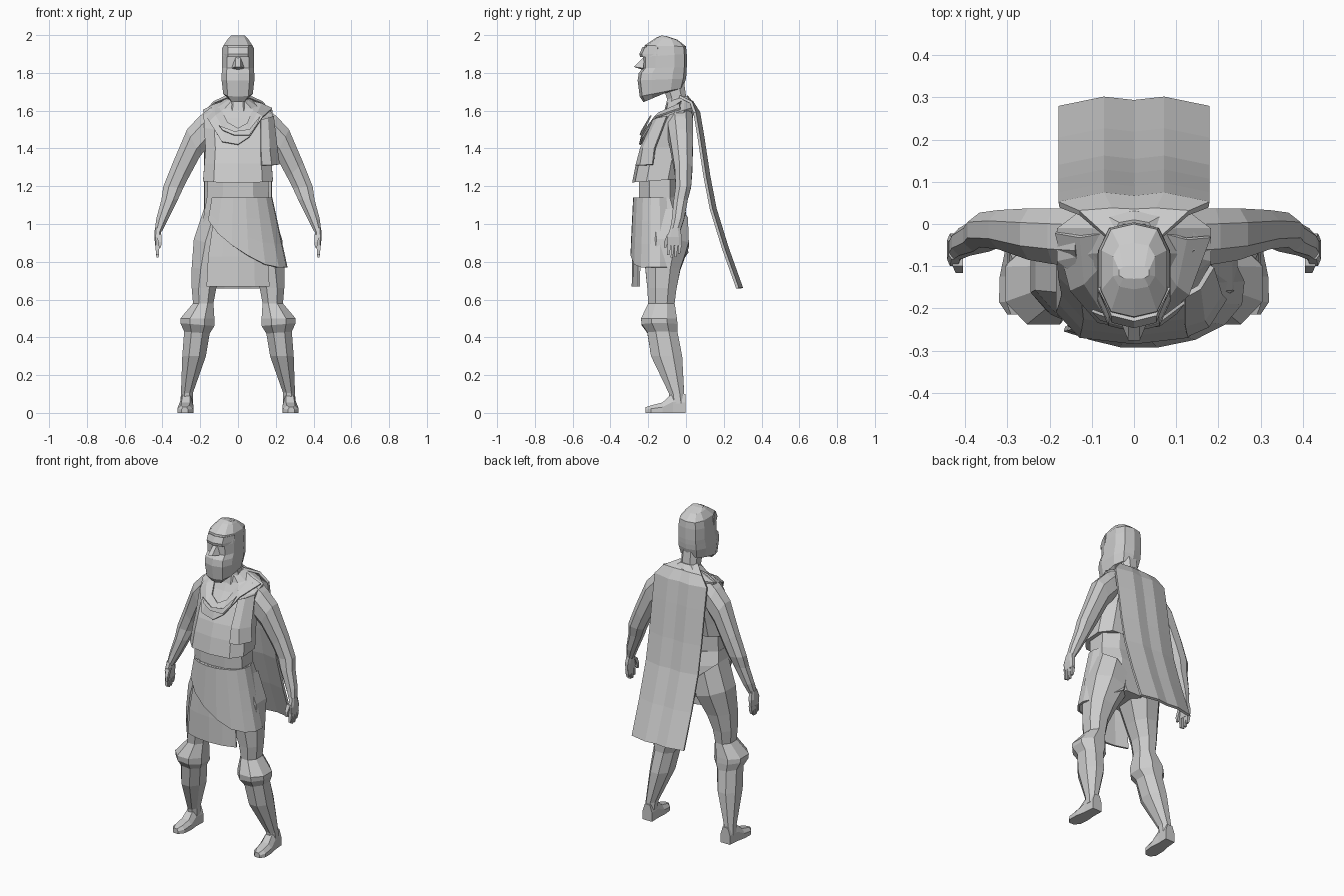
import bpy, math
from mathutils import Vector

grey = bpy.data.materials.new("plain grey")
grey.diffuse_color = (0.6, 0.6, 0.6, 1)


def make(name, verts, faces, mirror=False, thick=0):
    me = bpy.data.meshes.new(name)
    me.from_pydata(verts, [], faces)
    me.materials.append(grey)
    ob = bpy.data.objects.new(name, me)
    bpy.context.collection.objects.link(ob)
    if thick:
        m = ob.modifiers.new("thickness", 'SOLIDIFY')
        m.thickness, m.offset = thick, 0
    if mirror:
        m = ob.modifiers.new("mirror", 'MIRROR')
        m.use_mirror_merge = False
    return ob


def loft(name, rings, n=8, power=0.8, mirror=False):
    """Ring: x0, z0, x1, z1, front y, back y, front tilt in z."""
    verts, faces = [], []
    for x0, z0, x1, z1, yf, yb, dz in rings:
        for i in range(n):
            a = 2 * math.pi * (i + 0.5) / n
            c, s = math.cos(a), math.sin(a)
            k = math.cos(math.pi / n)
            c = math.copysign(min(1, abs(c) / k) ** power, c)
            s = math.copysign(min(1, abs(s) / k) ** power, s)
            verts.append(((x0 + x1) / 2 + c * (x1 - x0) / 2,
                          (yf + yb) / 2 + s * (yb - yf) / 2,
                          (z0 + z1) / 2 + c * (z1 - z0) / 2 - s * dz))
    for r in range(len(rings) - 1):
        for i in range(n):
            j = (i + 1) % n
            faces.append((r * n + i, r * n + j, r * n + n + j, r * n + n + i))
    faces.append(tuple(reversed(range(n))))
    faces.append(tuple(range(len(verts) - n, len(verts))))
    if rings[-1][1] + rings[-1][3] < rings[0][1] + rings[0][3]:
        faces = [tuple(reversed(f)) for f in faces]
    return make(name, verts, faces, mirror)


def sym(w, zf, zb, yf, yb):
    z = (zf + zb) / 2
    return (-w, z, w, z, yf, yb, (zf - zb) / 2)


def sheet(name, rows, thick=0.012):
    n = len(rows[0])
    faces = [(r * n + i, r * n + i + 1, r * n + n + i + 1, r * n + n + i)
             for r in range(len(rows) - 1) for i in range(n - 1)]
    return make(name, [p for row in rows for p in row], faces, thick=thick)


# Head with a ridged crown, neck and face
loft("head", [sym(.05, 1.645, 1.71, -.225, -.07), sym(.078, 1.675, 1.72, -.245, -.015),
              sym(.087, 1.76, 1.77, -.256, .0), sym(.086, 1.80, 1.80, -.25, .003),
              sym(.085, 1.825, 1.83, -.228, .004), sym(.084, 1.885, 1.90, -.228, .004),
              sym(.078, 1.945, 1.94, -.22, .0), sym(.05, 1.988, 1.975, -.155, -.045),
              sym(.036, 1.998, 1.994, -.13, -.10)], n=10, power=.75)
loft("neck", [sym(.06, 1.58, 1.60, -.12, .01), sym(.052, 1.66, 1.68, -.10, .0),
              sym(.052, 1.75, 1.75, -.13, -.01)])
make("nose", [(-.012, -.222, 1.885), (.012, -.222, 1.885), (-.034, -.225, 1.825), (.034, -.225, 1.825),
              (-.014, -.276, 1.832), (.014, -.276, 1.832), (0, -.225, 1.815)],
     [(0, 4, 5, 1), (0, 2, 4), (1, 5, 3), (2, 6, 4), (4, 6, 5), (5, 6, 3)])
sheet("brow_band", [[(-.081, -.15, z), (-.05, y + .012, z), (0, y, z), (.05, y + .012, z), (.081, -.15, z)]
                    for z, y in ((1.935, -.226), (1.90, -.242), (1.884, -.238))], .01)

# Tunic and draped scarf
loft("tunic", [sym(.185, 1.22, 1.24, -.285, -.02), sym(.178, 1.32, 1.32, -.265, -.005),
               sym(.172, 1.40, 1.41, -.24, .012), sym(.18, 1.50, 1.53, -.19, .035),
               sym(.182, 1.56, 1.62, -.14, .042), sym(.10, 1.61, 1.655, -.11, .03),
               sym(.05, 1.65, 1.68, -.10, .01)], n=10, power=.75)
outer = [(-.185, -.02, 1.60), (-.15, -.155, 1.54), (-.085, -.23, 1.435), (0, -.245, 1.42),
         (.06, -.23, 1.46), (.13, -.165, 1.565), (.18, -.03, 1.61)]
inner = [(-.07, -.02, 1.65), (-.085, -.105, 1.595), (-.055, -.175, 1.535), (0, -.20, 1.505),
         (.05, -.175, 1.53), (.075, -.105, 1.595), (.07, -.02, 1.65)]
middle = [tuple((Vector(a) + Vector(b)) / 2 + Vector((0, -.01, .005))) for a, b in zip(outer, inner)]
sheet("scarf", [inner, middle, outer], .01)
sheet("scarf_fold", [[(-.10, -.205, 1.52), (-.02, -.235, 1.49), (.06, -.23, 1.50), (.12, -.185, 1.575)],
                     [(-.08, -.225, 1.495), (-.02, -.242, 1.47), (.06, -.24, 1.47), (.10, -.21, 1.525)]], .008)
sheet("scarf_tail", [[(.12, -.17, 1.55), (.155, -.15, 1.56), (.185, -.10, 1.57)],
                     [(.12, -.238, 1.40), (.165, -.225, 1.40), (.205, -.165, 1.40)],
                     [(.125, -.262, 1.31), (.175, -.24, 1.31), (.216, -.175, 1.315)]], .012)

# Waist and hips
loft("waist", [sym(.165, 1.10, 1.10, -.25, -.03), sym(.16, 1.26, 1.26, -.25, -.03)])
loft("hips", [sym(.10, .85, .86, -.19, .0), sym(.19, .95, .94, -.235, .012),
              sym(.18, 1.06, 1.06, -.25, .0), sym(.165, 1.14, 1.14, -.25, -.03)])


# Wrapped skirt with a longer front panel
def skirt(name, a0, a1, n, hem, grow):
    rows = []
    for k in range(4):
        row = []
        for i in range(n + 1):
            a = math.radians(a0 + (a1 - a0) * i / n)
            z = 1.14 + (hem(math.degrees(a)) - 1.14) * k / 3
            d = min(1.14 - z, .37)
            rx, ry = .165 + .22 * d + grow, .108 + .05 * d + grow
            if math.cos(a) < 0:
                ry += .14 * d * -math.cos(a)
            row.append((rx * math.sin(a), -.155 - ry * math.cos(a), z))
        rows.append(row)
    return sheet(name, rows)


def wrap_hem(a):
    if a < 45:
        return .77 + .25 * max(0, (45 - a) / 95) ** 1.3
    return .77 + .10 * max(0, (a - 125) / 45)


skirt("skirt_panel", -42, 42, 4, lambda a: .67, 0)
skirt("skirt_wrap", -50, 160, 10, wrap_hem, .012)

# Legs, cuffs and shoes
loft("leg", [(.01, .93, .18, 1.08, -.23, .01, 0), (.02, .86, .234, .92, -.225, .015, 0),
             (.075, .75, .245, .77, -.215, -.03, 0), (.115, .66, .245, .66, -.205, -.05, 0),
             (.13, .58, .238, .58, -.20, -.06, 0), (.125, .50, .305, .50, -.238, -.048, 0),
             (.125, .46, .305, .475, -.235, -.045, 0), (.15, .42, .285, .43, -.205, -.045, 0),
             (.17, .30, .295, .30, -.185, -.02, 0), (.237, .11, .302, .10, -.09, -.01, 0),
             (.24, .05, .306, .05, -.085, -.003, 0)], power=.95, mirror=True)
sole = [(-.215, .018, .03), (-.185, .04, .04), (-.125, .042, .055), (-.07, .034, .105), (-.003, .032, .10)]
sv = []
for y, w, h in sole:
    c = .275 - .06 * (y + .1)
    sv += [(c - w, y, 0), (c + w, y, 0), (c + w, y, h * .55), (c + w * .55, y, h),
           (c - w * .55, y, h), (c - w, y, h * .55)]
sf = [(r * 6 + i, r * 6 + (i + 1) % 6, r * 6 + 6 + (i + 1) % 6, r * 6 + 6 + i)
      for r in range(4) for i in range(6)]
make("shoe", sv, [tuple(reversed(f)) for f in sf] + [tuple(range(6)), tuple(reversed(range(24, 30)))],
     mirror=True)

# Arms and hands
loft("arm", [(.11, 1.48, .14, 1.62, -.10, .035, 0), (.165, 1.40, .205, 1.57, -.095, .037, 0),
             (.20, 1.36, .27, 1.50, -.085, .037, 0), (.262, 1.245, .345, 1.325, -.06, .033, 0),
             (.290, 1.19, .395, 1.20, -.055, .027, 0), (.318, 1.13, .405, 1.13, -.065, .01, 0),
             (.372, 1.02, .432, 1.03, -.075, -.01, 0), (.403, .96, .440, .97, -.085, -.03, 0)],
     power=.9, mirror=True)
loft("palm", [(.405, .98, .440, .98, -.083, -.032, 0), (.411, .93, .443, .93, -.10, -.022, 0),
              (.415, .885, .438, .885, -.098, -.022, 0)], n=8, power=.6, mirror=True)
for i, length in enumerate((.05, .062, .06, .045)):
    y = -.097 + i * .019
    loft("finger", [(.416, .89, .437, .89, y, y + .016, 0), (.417, .865, .436, .865, y - .002, y + .014, 0),
                    (.42, .885 - length, .432, .885 - length, y - .003, y + .008, 0)], n=4, mirror=True)
loft("thumb", [(.405, .945, .43, .945, -.10, -.075, 0), (.405, .905, .423, .905, -.116, -.096, 0),
               (.407, .875, .418, .875, -.116, -.104, 0)], n=4, mirror=True)

# Cape hanging from the neck
cape = []
for y, z, w, fold in ((-.035, 1.675, .06, 0), (.03, 1.645, .13, .3), (.058, 1.59, .178, 1),
                      (.08, 1.46, .178, 1), (.112, 1.25, .178, 1), (.145, 1.08, .178, 1),
                      (.21, .87, .178, 1), (.285, .66, .178, 1)):
    cape.append([(f * w, y + d * fold, z) for f, d in
                 ((-1, -.012), (-.4, .01), (0, .002), (.4, .01), (1, -.012))])
sheet("cape", cape, .015)
